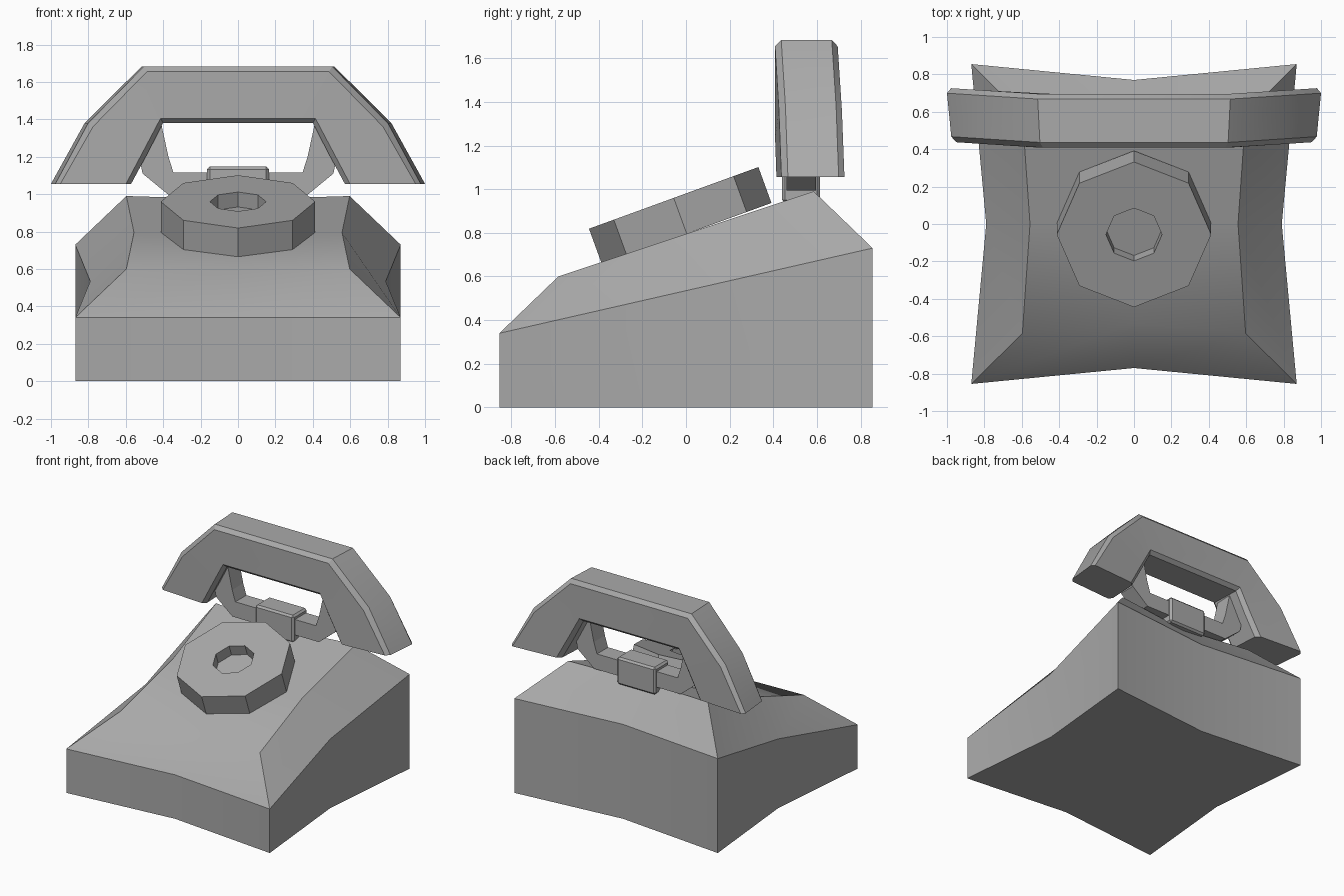
import bpy, bmesh, math
from mathutils import Matrix, Vector

cube = bpy.data.objects.get("Cube")
if cube:
    bpy.data.objects.remove(cube)

GREY = (0.4, 0.4, 0.4, 1)
mat = bpy.data.materials.new("plain grey")
mat.use_nodes = True
mat.diffuse_color = GREY
mat.node_tree.nodes["Principled BSDF"].inputs["Base Color"].default_value = GREY


def finish(name, bm, smooth=False):
    bmesh.ops.recalc_face_normals(bm, faces=bm.faces)
    mesh = bpy.data.meshes.new(name)
    bm.to_mesh(mesh)
    bm.free()
    mesh.materials.append(mat)
    ob = bpy.data.objects.new(name, mesh)
    bpy.context.collection.objects.link(ob)
    if smooth:
        bpy.ops.object.select_all(action="DESELECT")
        ob.select_set(True)
        bpy.context.view_layer.objects.active = ob
        bpy.ops.object.shade_smooth_by_angle(angle=math.radians(30))
    return ob


def loft(rings):
    """Skin closed rings of points in order and cap both ends."""
    bm = bmesh.new()
    loops = [[bm.verts.new(p) for p in ring] for ring in rings]
    n = len(loops[0])
    for a, b in zip(loops, loops[1:]):
        for i in range(n):
            j = (i + 1) % n
            bm.faces.new((a[i], a[j], b[j], b[i]))
    bm.faces.new(loops[0])
    bm.faces.new(loops[-1])
    return bm


def pinched(cx, cy, mx, my, height):
    """Rectangle with inward-pinched side middles; height depends on y."""
    pts = [(-cx, -cy), (0, -my), (cx, -cy), (mx, 0),
           (cx, cy), (0, my), (-cx, cy), (-mx, 0)]
    return [(x, y, height(y)) for x, y in pts]


# Body: pinched wedge with a sloping rim and plateau
def rim_height(y):
    return 0.34 if y < -0.5 else 0.73 if y > 0.5 else 0.535


body = loft([pinched(0.87, 0.855, 0.79, 0.77, lambda y: 0),
             pinched(0.87, 0.855, 0.79, 0.77, rim_height),
             pinched(0.597, 0.585, 0.556, 0.53, lambda y: 0.795 + y / 3)])
finish("body", body, smooth=True)


# Dial: tilted octagon with a recessed centre
def octagon(r, z):
    return [(r * math.cos(i * math.pi / 4), r * math.sin(i * math.pi / 4), z)
            for i in range(8)]


dial = loft([octagon(0.413, -0.01), octagon(0.413, 0.165),
             octagon(0.15, 0.165), octagon(0.15, 0.08)])
dial.transform(Matrix.Translation((0, 0, 0.805)) @ Matrix.Rotation(math.radians(20), 4, "X"))
finish("dial", dial)


# Handset: chamfered section swept through an arch, ends swept backward
def handset_ring(side, outer, inner, outer_cut, inner_cut):
    front, back, c = 0.408, 0.695, 0.028
    section = [(outer_cut, front), (outer, front + c), (outer, back - c), (outer_cut, back),
               (inner_cut, back), (inner, back - c), (inner, front + c), (inner_cut, front)]
    ring = []
    for (x, z), y in section:
        x *= 1 + 0.1 * (y - 0.667)
        ring.append((side * x, y + 0.065 * max(0, x - 0.5), z))
    return ring


stations = [((1.0, 1.055), (0.585, 1.055), (0.975, 1.055), (0.615, 1.055)),
            ((0.82, 1.38), (0.495, 1.218), (0.795, 1.362), (0.52, 1.23)),
            ((0.515, 1.683), (0.41, 1.38), (0.50, 1.655), (0.425, 1.405))]
handset = loft([handset_ring(-1, *s) for s in stations]
               + [handset_ring(1, *s) for s in reversed(stations)])
finish("handset", handset, smooth=True)

# Cradle fork: bent bar rising on both sides to the handset
fork = [((0.56, 1.36), (0.42, 1.42)), ((0.51, 1.11), (0.372, 1.2)),
        ((0.37, 0.995), (0.345, 1.115))]


def fork_ring(side, outer, inner):
    return [(side * x, y, z) for (x, z), y in
            ((outer, 0.46), (outer, 0.595), (inner, 0.595), (inner, 0.46))]


cradle = loft([fork_ring(-1, *s) for s in fork]
              + [fork_ring(1, *s) for s in reversed(fork)])
finish("cradle_fork", cradle)

# Cradle block: chamfered box holding the fork
block = bmesh.new()
bmesh.ops.create_cube(block, size=1)
bmesh.ops.scale(block, vec=Vector((0.33, 0.175, 0.21)), verts=block.verts)
bmesh.ops.translate(block, vec=Vector((0, 0.527, 1.042)), verts=block.verts)
bmesh.ops.bevel(block, geom=block.edges[:], offset=0.014, segments=1, affect="EDGES")
finish("cradle_block", block)
